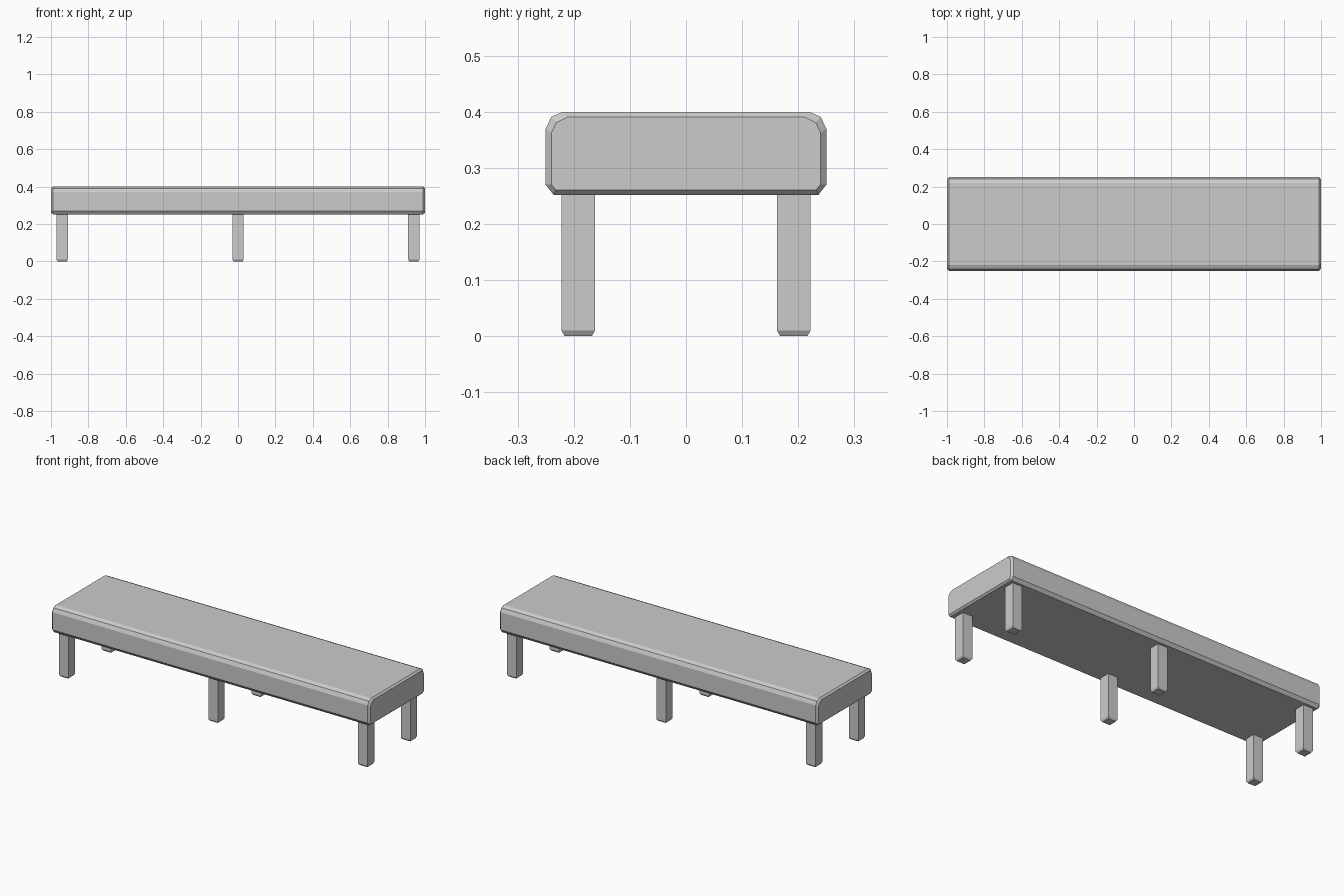
import bpy

if "Cube" in bpy.data.objects:
    bpy.data.objects.remove(bpy.data.objects["Cube"])


def loft(name, rings):
    """Skin a closed solid through rings with equal point counts."""
    n = len(rings[0])
    verts = [p for ring in rings for p in ring]
    faces = [tuple(reversed(range(n))),
             tuple(range(len(verts) - n, len(verts)))]
    for r in range(len(rings) - 1):
        a, b = r * n, (r + 1) * n
        for i in range(n):
            j = (i + 1) % n
            faces.append((a + i, a + j, b + j, b + i))
    mesh = bpy.data.meshes.new(name)
    mesh.from_pydata(verts, [], faces)
    mesh.update()
    obj = bpy.data.objects.new(name, mesh)
    bpy.context.collection.objects.link(obj)
    return obj


def section(x, half):
    """Mirror a half profile (bottom to top) into a full y-z ring at x."""
    return [(x, y, z) for y, z in half] + [(x, -y, z) for y, z in reversed(half)]


def square(cx, cy, z, h):
    return [(cx - h, cy - h, z), (cx + h, cy - h, z),
            (cx + h, cy + h, z), (cx - h, cy + h, z)]


# Seat: rounded-top cushion with chamfered ends
body = [(0.236, 0.252), (0.25, 0.27), (0.25, 0.37), (0.24, 0.391), (0.22, 0.40)]
cap = [(0.232, 0.261), (0.24, 0.271), (0.24, 0.362), (0.231, 0.381), (0.211, 0.391)]
loft("seat", [section(-1.0, cap), section(-0.99, body),
              section(0.99, body), section(1.0, cap)])

# Legs: three pairs of square posts with chamfered feet
for x, place in ((-0.94, "left"), (0.0, "middle"), (0.94, "right")):
    for y, side in ((-0.192, "front"), (0.192, "back")):
        loft(f"{side}_{place}_leg", [square(x, y, 0.0, 0.024),
                                     square(x, y, 0.01, 0.03),
                                     square(x, y, 0.253, 0.03)])
